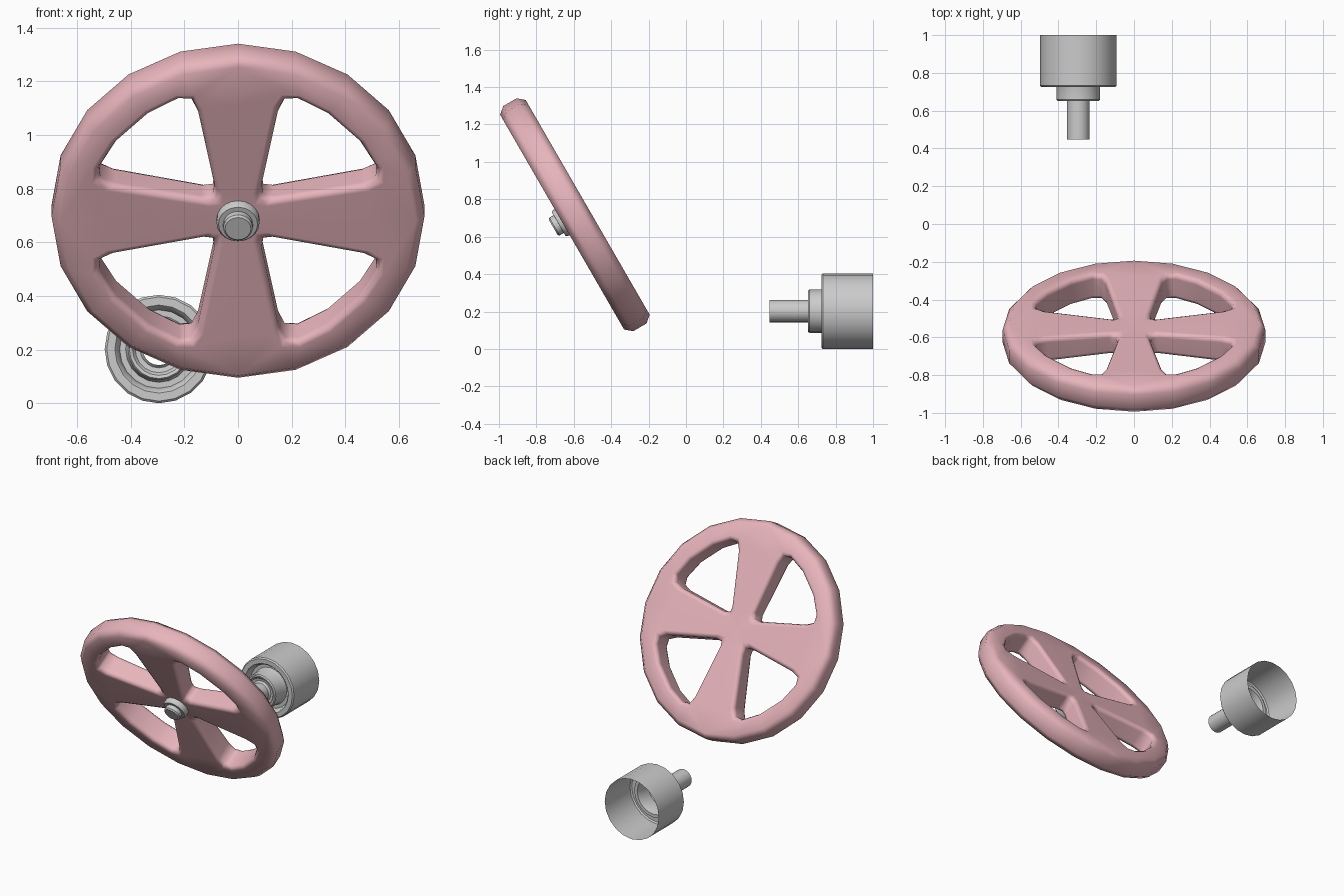
import bpy, bmesh
from math import cos, sin, pi, radians, hypot
from mathutils import Vector, Matrix

if "Cube" in bpy.data.objects:
    bpy.data.objects.remove(bpy.data.objects["Cube"])

TILT = Matrix.Translation((0, -0.594, 0.7175)) @ Matrix.Rotation(radians(120), 4, 'X')


def make_object(name, bm, matrix, angle=None):
    bmesh.ops.remove_doubles(bm, verts=bm.verts, dist=1e-5)
    bmesh.ops.recalc_face_normals(bm, faces=bm.faces)
    mesh = bpy.data.meshes.new(name)
    bm.to_mesh(mesh)
    bm.free()
    obj = bpy.data.objects.new(name, mesh)
    bpy.context.collection.objects.link(obj)
    obj.matrix_world = matrix
    bpy.ops.object.select_all(action='DESELECT')
    obj.select_set(True)
    bpy.context.view_layer.objects.active = obj
    if angle is None:
        bpy.ops.object.shade_smooth()
    else:
        bpy.ops.object.shade_smooth_by_angle(angle=radians(angle))
    return obj


def lathe(name, profile, matrix, sides=20):
    """Spin (radius, height) points around local z."""
    bm = bmesh.new()
    rings = [[bm.verts.new((r * cos(2 * pi * i / sides), r * sin(2 * pi * i / sides), h))
              for i in range(sides)] for r, h in profile]
    for a, b in zip(rings, rings[1:]):
        for i in range(sides):
            j = (i + 1) % sides
            bm.faces.new((a[i], a[j], b[j], b[i]))
    if profile[-1][0] < 0.06:
        bm.faces.new(rings[-1])
    return make_object(name, bm, matrix, 35)


# Wheel: one quadrant of nested loops around a rounded window, repeated
def arc(r, deg):
    return Vector((r * cos(radians(deg)), r * sin(radians(deg))))


def mirrored(half):
    return half + [Vector((p.y, p.x)) for p in reversed(half[1:])]


def window(o):
    """Window outline, grown outward by o."""
    base, rim = 0.062 - o, 0.562 + o
    edge = lambda v: Vector((base + 0.19 * v, v))
    corner = edge(base / 0.81)
    start = edge(corner.y + 0.06)
    apex = (corner + start) / 2
    apex = corner * 0.5 + (start + Vector((start.y, start.x))) * 0.25
    v = 0.5
    for _ in range(12):
        v = (rim ** 2 - (base + 0.19 * v) ** 2) ** 0.5
    tip, low, end = edge(v), edge(v - 0.08), arc(rim, 67)
    mid = tip * 0.5 + (low + end) * 0.25
    return mirrored([apex, start, edge(0.3), low, mid, end, arc(rim, 54)])


def border(r, inner=True):
    """Quadrant border: spoke centre lines and the 20-sided rim."""
    return mirrored([Vector((0, s)) for s in (0, 0.1, 0.3, 0.5, r)]
                    + [arc(r, 72), arc(r, 54)])


def height(p):
    return 0.062 + 0.017 * min(1, hypot(p.x, p.y) / 0.6)


def lift(loop, drop, side):
    return [Vector((p.x, p.y, side * (height(p) - drop))) for p in loop]


bm = bmesh.new()
outer, inner = border(0.663), border(0.695)
halves = {}
for s in (1, -1):
    halves[s] = [lift(outer, 0, s), lift(window(0.026), 0, s),
                 lift(window(0.008), 0.009, s), lift(window(0), 0.028, s)]
strips = []
for s in (1, -1):
    strips += [(a, b, True) for a, b in zip(halves[s], halves[s][1:])]
strips.append((halves[1][-1], halves[-1][-1], True))
band = {s: [Vector((p.x, p.y, s * 0.041)) for p in inner] for s in (1, -1)}
for s in (1, -1):
    strips.append((halves[s][0], band[s], False))
strips.append((band[1], band[-1], False))
for q in range(4):
    rot = Matrix.Rotation(q * pi / 2, 3, 'Z')
    for a, b, closed in strips:
        n = len(a)
        for i in (range(n) if closed else range(4, n - 4)):
            j = (i + 1) % n
            if not closed and i == n - 4:
                continue
            pts = []
            for p in (a[i], a[j], b[j], b[i]):
                if not any((p - k).length < 1e-6 for k in pts):
                    pts.append(p)
            bm.faces.new([bm.verts.new(rot @ p) for p in pts])
wheel = make_object("wheel", bm, TILT)
wn = wheel.modifiers.new("Weighted Normal", 'WEIGHTED_NORMAL')
wn.weight = 60
mat = bpy.data.materials.new("pink_paint")
mat.diffuse_color = (0.80, 0.46, 0.50, 1)
mat.use_nodes = True
mat.node_tree.nodes["Principled BSDF"].inputs["Base Color"].default_value = mat.diffuse_color
wheel.data.materials.append(mat)

# Stepped cap on the front of the hub
lathe("hub_cap", [(0.08, 0.04), (0.08, 0.09), (0.073, 0.1), (0.055, 0.1),
                  (0.055, 0.126), (0.048, 0.134)], TILT)

# Open, thin-walled socket with a hollow shaft and grooved front face
SOCKET = Matrix.Translation((-0.295, 0, 0.202)) @ Matrix.Rotation(radians(-90), 4, 'X')
lathe("shaft_socket", [(0.06, 0.447), (0.06, 0.66), (0.07, 0.672), (0.088, 0.668),
                       (0.098, 0.655), (0.11, 0.652), (0.116, 0.66), (0.116, 0.74),
                       (0.124, 0.765), (0.146, 0.765), (0.154, 0.735), (0.164, 0.724),
                       (0.194, 0.724), (0.202, 0.732), (0.202, 1.0)], SOCKET)
